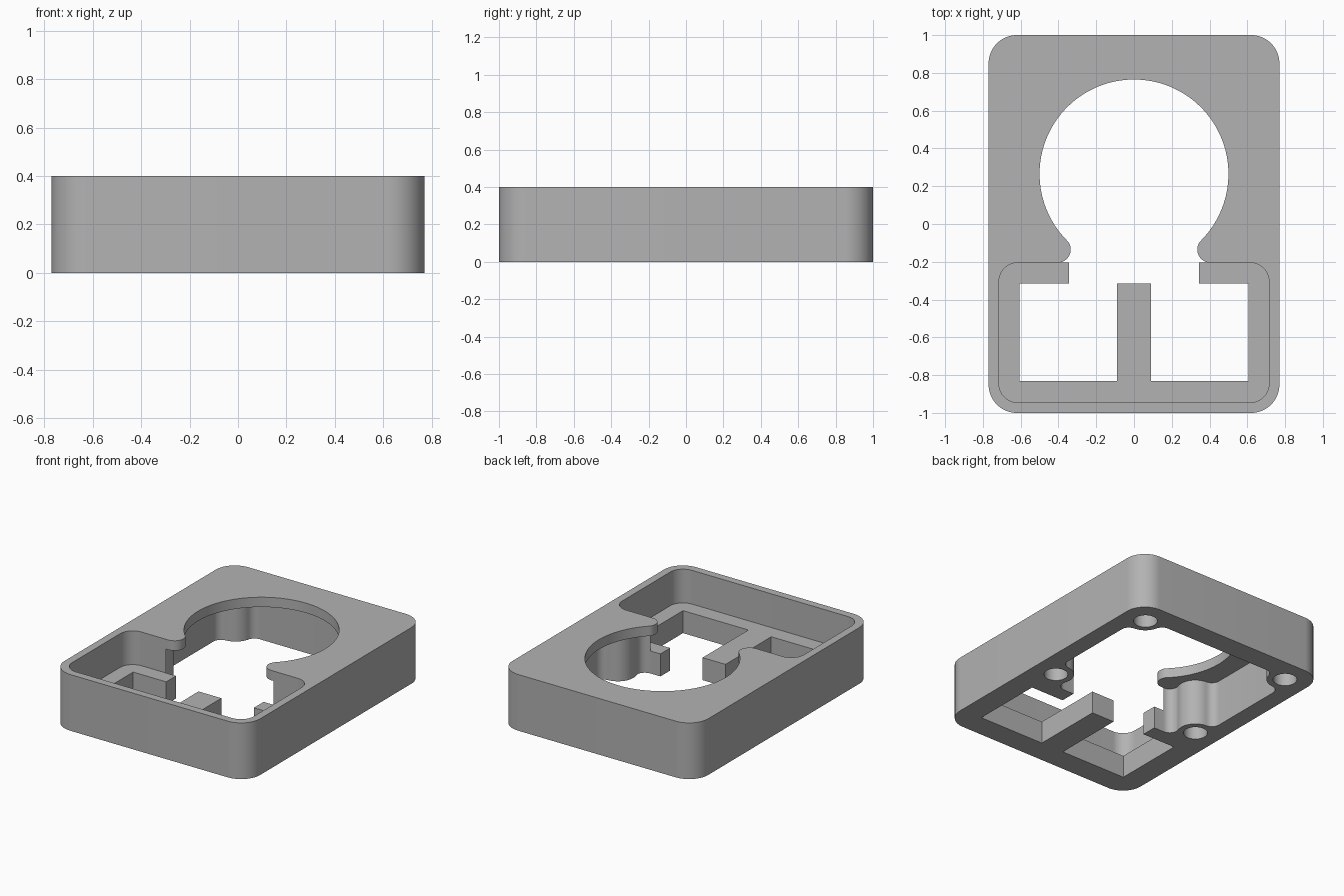
import bpy, bmesh
from math import sin, cos, radians

if "Cube" in bpy.data.objects:
    bpy.data.objects.remove(bpy.data.objects["Cube"])

HEIGHT, FLOOR, PLATE = 0.40, 0.16, 0.33   # total height, pocket floor, underside of top plate
BOSS_X, BOSS_BACK, BOSS_FRONT = 0.595, 0.825, -0.085


def arc(cx, cy, r, start, end, n=10):
    angles = [radians(start + (end - start) * i / n) for i in range(n + 1)]
    return [(cx + r * cos(a), cy + r * sin(a)) for a in angles]


def mirrored(half):
    return half + [(-x, y) for x, y in reversed(half)]


def rounded_rect(hx, y0, y1, r):
    return mirrored(arc(hx - r, y1 - r, r, 90, 0, 16) + arc(hx - r, y0 + r, r, 0, -90, 16))


def prism(name, outline, z0, z1):
    bm = bmesh.new()
    verts = [bm.verts.new((x, y, z0)) for x, y in outline]
    bmesh.ops.remove_doubles(bm, verts=verts, dist=0.002)
    face = bm.faces.new(list(bm.verts))
    top = bmesh.ops.extrude_face_region(bm, geom=[face])["geom"]
    bmesh.ops.translate(bm, vec=(0, 0, z1 - z0),
                        verts=[g for g in top if isinstance(g, bmesh.types.BMVert)])
    bmesh.ops.recalc_face_normals(bm, faces=bm.faces)
    mesh = bpy.data.meshes.new(name)
    bm.to_mesh(mesh)
    bm.free()
    obj = bpy.data.objects.new(name, mesh)
    bpy.context.collection.objects.link(obj)
    return obj


# Outer block
body = prism("case_body", rounded_rect(0.77, -1, 1, 0.15), 0, HEIGHT)

# Open front pocket
cutters = [prism("pocket_cutter", rounded_rect(0.715, -0.945, -0.205, 0.1), FLOOR, 1)]

# Underside cavity flowing round the four bosses, then the two floor windows
cavity = (arc(0.4195, 0.785, 0.06, 90, 13) + arc(BOSS_X, BOSS_BACK, 0.12, 193, 267)
          + arc(0.585, 0.645, 0.06, 87, 0) + arc(0.585, 0.095, 0.06, 0, -87)
          + arc(BOSS_X, BOSS_FRONT, 0.12, 93, 199.5, 14)
          + arc(0.425, -0.145, 0.06, 19.5, -90)
          + [(0.345, -0.205), (0.345, -0.315), (0.605, -0.315),
             (0.605, -0.83), (0.09, -0.83), (0.09, -0.315)])
cutters.append(prism("cavity_cutter", mirrored(cavity), -1, PLATE))

# Round opening in the top plate with rounded lips at its throat
opening = (arc(0, 0.265, 0.5, 90, -44.6, 48) + arc(0.405, -0.135, 0.07, 135.4, 270, 16)
           + [(0.405, -0.3)])
cutters.append(prism("opening_cutter", mirrored(opening), 0.3, 1))

# Blind screw holes in the bosses
for x in (-BOSS_X, BOSS_X):
    for y in (BOSS_FRONT, BOSS_BACK):
        cutters.append(prism("screw_hole_cutter", arc(x, y, 0.078, 0, 360, 32)[:-1], -1, 0.3))

for cutter in cutters:
    mod = body.modifiers.new(cutter.name, "BOOLEAN")
    mod.operation, mod.solver, mod.object = "DIFFERENCE", "EXACT", cutter
bpy.context.view_layer.update()
result = bpy.data.meshes.new_from_object(body.evaluated_get(bpy.context.evaluated_depsgraph_get()))
body.modifiers.clear()
body.data = result
for cutter in cutters:
    bpy.data.objects.remove(cutter)

# Plain grey plastic
grey = bpy.data.materials.new("grey_plastic")
grey.use_nodes = True
colour = (0.45, 0.45, 0.45, 1)
grey.diffuse_color = colour
grey.node_tree.nodes["Principled BSDF"].inputs["Base Color"].default_value = colour
body.data.materials.clear()
body.data.materials.append(grey)

bpy.ops.object.select_all(action="DESELECT")
body.select_set(True)
bpy.context.view_layer.objects.active = body
bpy.ops.object.shade_smooth_by_angle(angle=radians(30))
